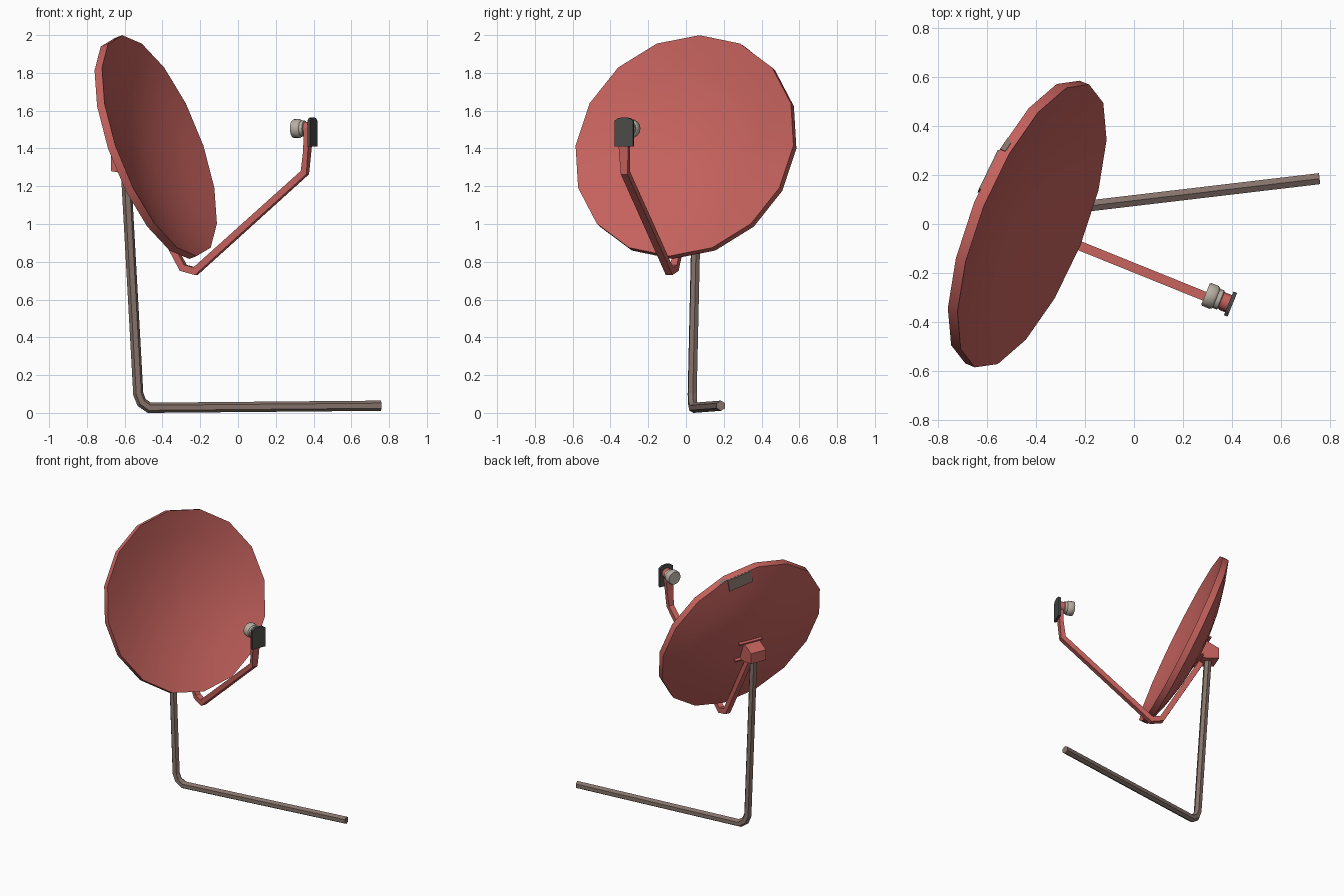
import bpy, bmesh, math
from mathutils import Vector as V

if "Cube" in bpy.data.objects:
    bpy.data.objects.remove(bpy.data.objects["Cube"])


def material(name, rgb):
    m = bpy.data.materials.new(name)
    m.diffuse_color = (*rgb, 1)
    m.use_nodes = True
    m.node_tree.nodes["Principled BSDF"].inputs["Base Color"].default_value = m.diffuse_color
    return m


RED = material("painted red", (0.56, 0.122, 0.11))
BROWN = material("brown steel", (0.235, 0.172, 0.147))
DARK = material("dark plastic", (0.07, 0.07, 0.066))
BEIGE = material("beige plastic", (0.48, 0.43, 0.37))

# Dish frame: N = facing direction, U = up along the dish, R = sideways, H = level facing direction
AZ, EL = math.radians(-22), math.radians(20)
H = V((math.cos(AZ), math.sin(AZ), 0))
Z = V((0, 0, 1))
R = Z.cross(H)
N = H * math.cos(EL) + Z * math.sin(EL)
U = Z * math.cos(EL) - H * math.sin(EL)
C = V((-0.416, -0.008, 1.415))
RADIUS, SIDES, RIM, DEPTH = 0.622, 16, 0.045, 0.115


def finish(name, bm, mat, smooth=None):
    bmesh.ops.recalc_face_normals(bm, faces=bm.faces)
    me = bpy.data.meshes.new(name)
    bm.to_mesh(me)
    bm.free()
    me.materials.append(mat)
    ob = bpy.data.objects.new(name, me)
    bpy.context.collection.objects.link(ob)
    if smooth:
        bpy.ops.object.select_all(action='DESELECT')
        ob.select_set(True)
        bpy.context.view_layer.objects.active = ob
        bpy.ops.object.shade_smooth_by_angle(angle=math.radians(smooth))
    return ob


def loft(name, rings, mat, smooth=None):
    """Skin a list of equal closed rings and cap both ends."""
    bm = bmesh.new()
    vs = [[bm.verts.new(p) for p in ring] for ring in rings]
    n = len(rings[0])
    for a, b in zip(vs, vs[1:]):
        for i in range(n):
            j = (i + 1) % n
            bm.faces.new((a[i], a[j], b[j], b[i]))
    bm.faces.new(vs[0])
    bm.faces.new(vs[-1][::-1])
    return finish(name, bm, mat, smooth)


def tube(name, path, side, widths, depths, sides, mat):
    """Sweep a polygon along a planar path with mitred bends; side is normal to that plane."""
    path = [V(p) for p in path]
    rings = []
    for i, p in enumerate(path):
        d0 = (p - path[i - 1]).normalized() if i else (path[1] - p).normalized()
        d1 = (path[i + 1] - p).normalized() if i < len(path) - 1 else d0
        t = (d0 + d1).normalized()
        w = t.cross(side).normalized() * depths[i] / max(0.5, t.dot(d0))
        rings.append([p + side * widths[i] * math.cos(a) + w * math.sin(a)
                      for a in [2 * math.pi * (s + 0.5) / sides for s in range(sides)]])
    return loft(name, rings, mat)


def turned(name, origin, axis, side, profile, sides, mat, smooth=None):
    """Round part from (distance, radius) pairs along an axis."""
    up = axis.cross(side)
    rings = [[origin + axis * d + (side * math.cos(a) + up * math.sin(a)) * r
              for a in [2 * math.pi * s / sides for s in range(sides)]] for d, r in profile]
    return loft(name, rings, mat, smooth)


def edge_frame(k):
    """Outward and along directions of rim edge k."""
    a = 2 * math.pi * (k + 0.5) / SIDES
    return U * math.cos(a) + R * math.sin(a), R * math.cos(a) - U * math.sin(a)


# Reflector: bowl with a flat rim band
fr = [0.03, 0.25, 0.5, 0.75, 1.0]
front = [(-DEPTH * (1 - f * f), RADIUS * f) for f in fr]
back = [(-RIM - DEPTH * (1 - f * f), RADIUS * f) for f in reversed(fr)]
turned("dish", C, N, U, front + back, SIDES, RED, 30)

# Label plate on the back, lined up with one rim edge
e, s = edge_frame(0)


def label_ring(lift):
    pts = []
    for r, w in ((0.53, -0.06), (0.53, 0.12), (0.609, 0.12), (0.609, -0.06)):
        t = -RIM - DEPTH * (1 - (r / 0.61) ** 2) - lift
        pts.append(C + e * r + s * w + N * t)
    return pts


loft("label_plate", [label_ring(0.0), label_ring(0.007)], BROWN)

# Label end folded over the rim
e2, s2 = edge_frame(1)
loft("label_fold", [[C + e2 * r + s2 * w + N * t for w, t in
                     ((-0.118, -RIM), (-0.05, -RIM), (-0.07, -0.02), (-0.118, -0.02))]
                    for r in (0.608, 0.613)], BROWN)

# Mount block behind the dish, gripping the top of the pole
pole_top = V((-0.595, 0.06, 0))
profile = [(-0.06, 1.28), (-0.06, 1.355), (0.045, 1.405), (0.10, 1.255)]
loft("mount_block", [[pole_top + H * h + Z * z + R * w for h, z in profile] for w in (-0.06, 0.06)], RED)

# Two cross rails that hold the block to the dish
for i, u in enumerate((0.05, -0.10)):
    mid = C + U * u - N * 0.16 + R * 0.01
    loft(f"mount_rail_{i + 1}",
         [[mid + R * w + U * a * 0.006 + N * b * 0.016 for a, b in ((-1, -1), (1, -1), (1, 1), (-1, 1))]
          for w in (-0.09, 0.09)], RED)

# Bent support pole
path = [(-0.595, 0.06, 1.31), (-0.528, 0.033, 0.1), (-0.51, 0.035, 0.055),
        (-0.47, 0.04, 0.027), (0.757, 0.185, 0.038)]
side = V((-0.118, 1, 0)).normalized()
tube("pole", path, side, [0.026] * 5, [0.027] * 5, 6, BROWN)


# Receiver arm: square tube running under the dish and out to the front
def on_plane(x, z):
    return V((x, 0.06 + (x + 0.59) * math.tan(AZ), z))


arm = [(-0.545, 1.25), (-0.29, 0.768), (-0.225, 0.75), (0.354, 1.272), (0.366, 1.38), (0.374, 1.5)]
tube("receiver_arm", [on_plane(*p) for p in arm], R,
     [0.026, 0.027, 0.027, 0.027, 0.036, 0.042], [0.026, 0.026, 0.026, 0.024, 0.019, 0.022], 4, RED)

# Receiver head: red collar, beige neck and horn
head = V((0.39, -0.325, 1.505))
turned("receiver_collar", head, -H, R, [(0.0, 0.036), (0.046, 0.036)], 12, RED, 40)
turned("receiver_horn", head, -H, R,
       [(0.036, 0.034), (0.04, 0.042), (0.058, 0.042), (0.06, 0.045), (0.068, 0.05),
        (0.1, 0.05), (0.106, 0.046)], 16, BEIGE, 40)

# Dark end plate with clipped top corners
outline = [(-0.052, -0.095), (0.052, -0.095), (0.052, 0.042), (0.032, 0.056), (0, 0.06),
           (-0.032, 0.056), (-0.052, 0.042)]
loft("receiver_back_plate", [[head + R * w + Z * z + H * d for w, z in outline] for d in (-0.004, 0.012)], DARK)
